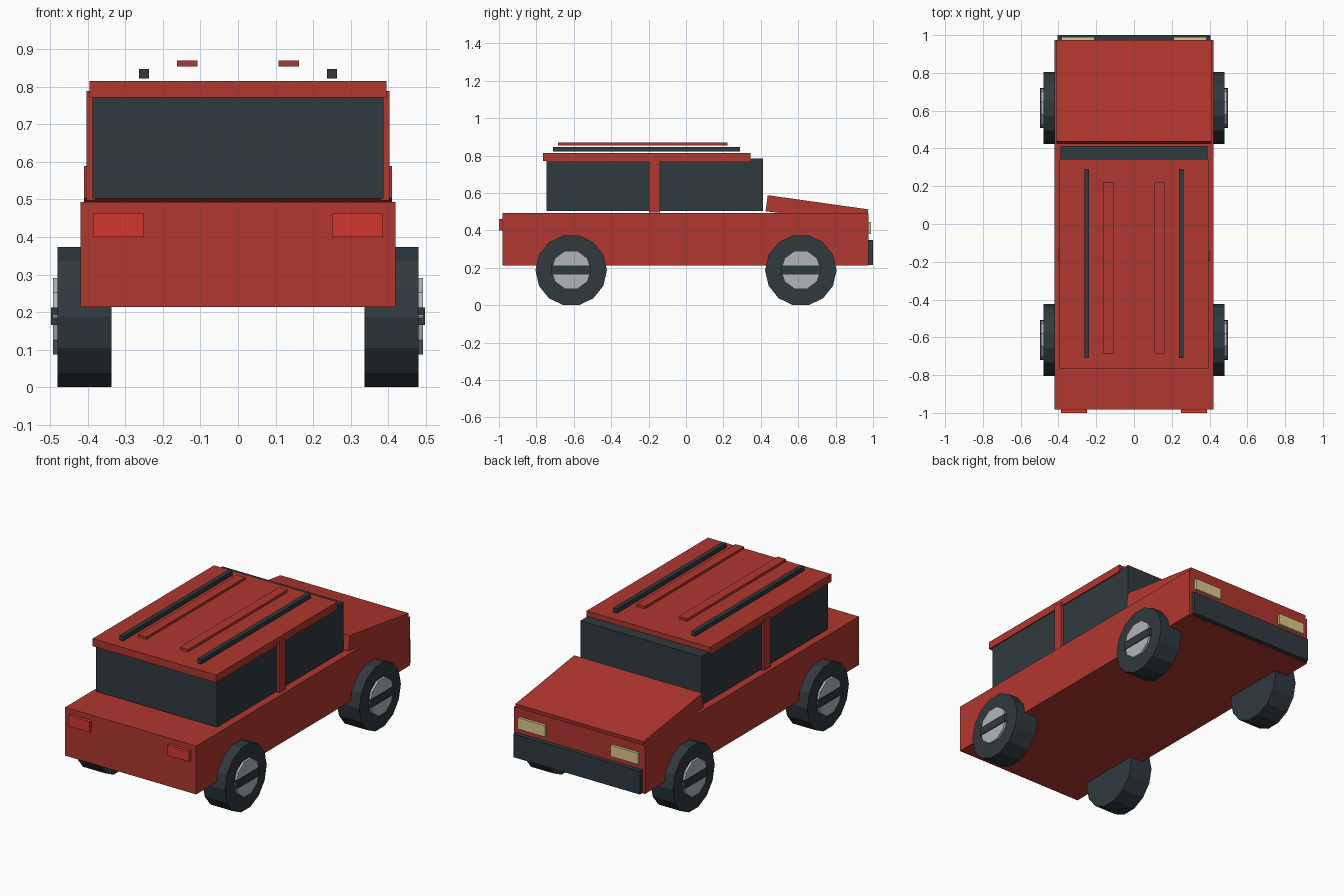
import bpy
import math

if "Cube" in bpy.data.objects:
    bpy.data.objects.remove(bpy.data.objects["Cube"], do_unlink=True)


def material(name, rgb):
    mat = bpy.data.materials.new(name)
    mat.use_nodes = True
    mat.diffuse_color = (*rgb, 1)
    mat.node_tree.nodes["Principled BSDF"].inputs["Base Color"].default_value = (*rgb, 1)
    return mat


RED = material("body red", (0.44, 0.038, 0.028))
DARK = material("dark slate", (0.03, 0.041, 0.049))
LAMP_RED = material("lamp red", (0.65, 0.037, 0.028))
SILVER = material("silver", (0.45, 0.46, 0.48))
CREAM = material("lamp cream", (0.72, 0.58, 0.27))


def box(name, mat, x, y, z, tilt=0):
    """Box spanning the (low, high) ranges, optionally tilted about x."""
    spans = (x, y, z)
    bpy.ops.mesh.primitive_cube_add(
        size=1, location=[(a + b) / 2 for a, b in spans], rotation=(tilt, 0, 0))
    obj = bpy.context.object
    obj.name = name
    obj.scale = [b - a for a, b in spans]
    obj.data.materials.append(mat)
    return obj


def pair(name, mat, x, y, z):
    """The same box on both sides."""
    box("left_" + name, mat, x, y, z)
    box("right_" + name, mat, (-x[1], -x[0]), y, z)


def disc(name, mat, sides, radius, x, y, z):
    """Cylinder along x with a corner pointing along y."""
    bpy.ops.mesh.primitive_cylinder_add(
        vertices=sides, radius=radius, depth=abs(x[1] - x[0]),
        location=(sum(x) / 2, y, z), rotation=(math.pi / 2, 0, math.pi / 2))
    obj = bpy.context.object
    obj.name = name
    # Turn the polygon so that a corner lies on the y axis
    corner = max((obj.matrix_basis @ v.co - obj.location for v in obj.data.vertices),
                 key=lambda c: c.y)
    obj.rotation_euler.rotate_axis("Z", -math.atan2(corner.z, corner.y))
    obj.data.materials.append(mat)


# Body, sloping hood and bumper
box("body", RED, (-0.42, 0.42), (-0.982, 0.975), (0.213, 0.493))
box("hood", RED, (-0.41, 0.41), (0.4285, 0.9715), (0.465, 0.551), math.radians(-8))
box("bumper", DARK, (-0.405, 0.405), (0.965, 1.0), (0.215, 0.35))

# Glass cabin, side pillars and roof
box("cabin_glass", DARK, (-0.388, 0.388), (-0.745, 0.412), (0.503, 0.785))
pair("pillar", RED, (0.38, 0.403), (-0.197, -0.14), (0.497, 0.789))
box("roof", RED, (-0.395, 0.395), (-0.765, 0.345), (0.771, 0.815))

# Roof rails and slats
pair("roof_rail", DARK, (0.237, 0.263), (-0.71, 0.29), (0.822, 0.847))
pair("roof_slat", RED, (0.108, 0.162), (-0.685, 0.222), (0.854, 0.87))

# Lamps
pair("headlamp", CREAM, (0.21, 0.385), (0.96, 0.99), (0.38, 0.445))
pair("tail_lamp", LAMP_RED, (0.25, 0.386), (-1.0, -0.97), (0.4, 0.462))

# Wheels with hubs and crossbars
for side, s in (("left", 1), ("right", -1)):
    for end, y in (("tail", -0.614), ("nose", 0.614)):
        label = f"{side}_{end}_"
        disc(label + "tyre", DARK, 14, 0.191, (s * 0.337, s * 0.48), y, 0.187)
        disc(label + "hub", SILVER, 10, 0.107, (s * 0.44, s * 0.493), y, 0.189)
        box(label + "hub_bar", DARK, tuple(sorted((s * 0.45, s * 0.498))),
            (y - 0.106, y + 0.106), (0.165, 0.212))
